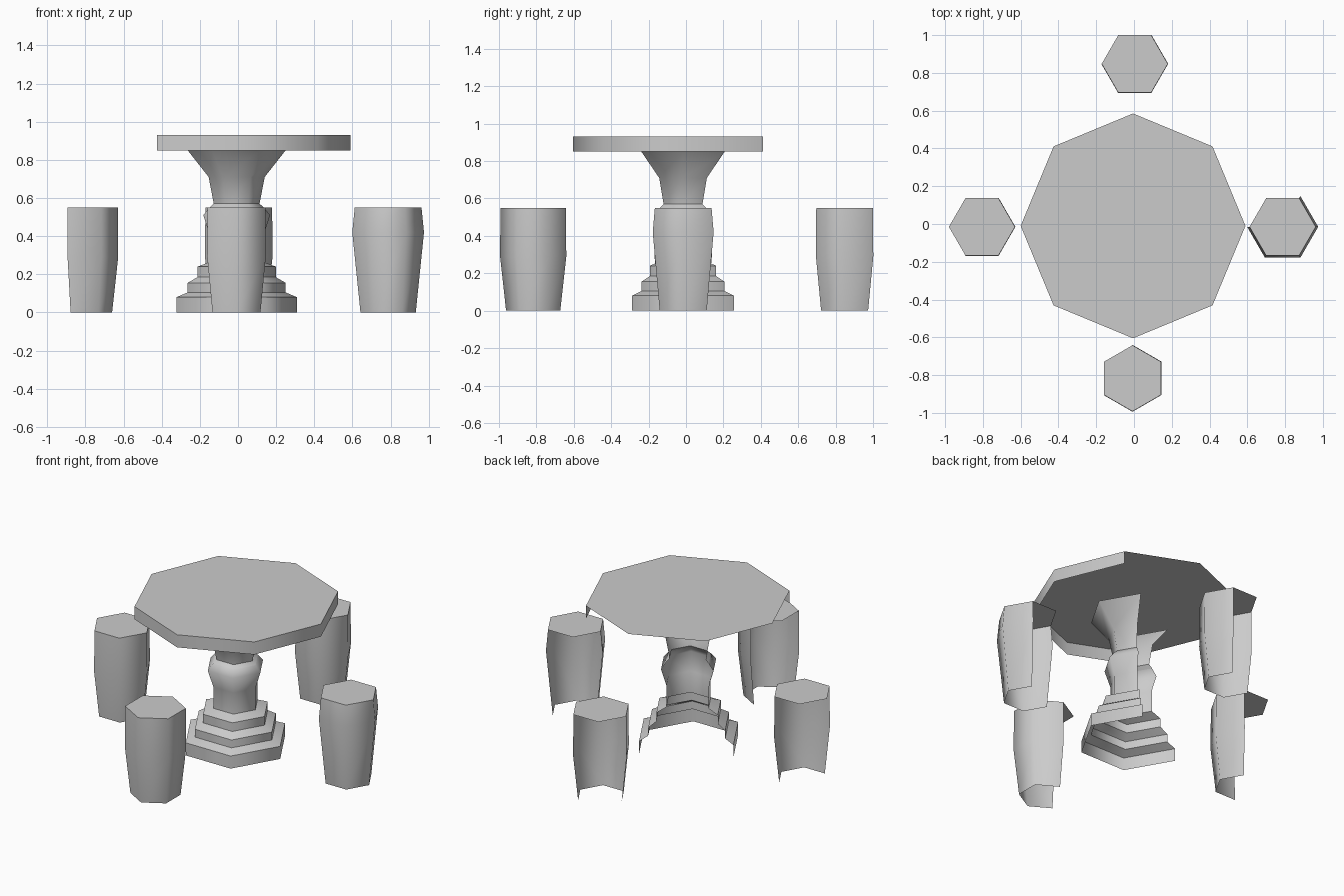
import bpy, bmesh
from math import cos, sin, radians

cube = bpy.data.objects.get("Cube")
if cube:
    bpy.data.objects.remove(cube, do_unlink=True)

stone = bpy.data.materials.new("grey_stone")
stone.use_nodes = True
GREY = (0.6, 0.6, 0.6, 1)
stone.diffuse_color = GREY
stone.node_tree.nodes["Principled BSDF"].inputs["Base Color"].default_value = GREY


def open_prism(name, centre, sides, start, walls, profile, cap=True, crease=()):
    """Sweep a (radius, z) profile round part of a polygon; cap the whole top.
    start = angle of the first wall corner, walls = number of wall panels,
    crease = profile rings that stay sharp."""
    bm = bmesh.new()

    def corner(i, r, z):
        a = radians(start + 360 * i / sides)
        return bm.verts.new((centre[0] + r * cos(a), centre[1] + r * sin(a), z))

    rings = [[corner(i, r, z) for i in range(walls + 1)] for r, z in profile]
    for low, high in zip(rings, rings[1:]):
        for i in range(walls):
            bm.faces.new((low[i], low[i + 1], high[i + 1], high[i])).smooth = True
    if cap:
        r, z = profile[-1]
        rest = [corner(i, r, z) for i in range(walls + 1, sides)]
        bm.faces.new(rings[-1] + rest)
    # Sharp rings: the rim below the cap and any requested steps
    sharp = list(crease) + ([len(rings) - 1] if cap else [])
    for k in sharp:
        for a, b in zip(rings[k], rings[k][1:]):
            edge = bm.edges.get((a, b))
            if edge:
                edge.smooth = False
    mesh = bpy.data.meshes.new(name)
    bm.to_mesh(mesh)
    bm.free()
    mesh.materials.append(stone)
    obj = bpy.data.objects.new(name, mesh)
    bpy.context.collection.objects.link(obj)
    return obj


# Octagonal slab
open_prism("table_top", (-0.005, -0.01), 8, 225, 4, [(0.595, 0.85), (0.595, 0.93)])

# Hexagonal pedestal: stepped foot, bulging column, collar and flared neck
MIDDLE = (-0.007, -0.016)
foot = [(0.315, 0), (0.315, 0.08), (0.257, 0.105), (0.257, 0.155),
        (0.205, 0.185), (0.205, 0.24), (0.14, 0.265)]
open_prism("pedestal_foot", MIDDLE, 6, 180, 4, foot, False, range(1, 6))
column = [(0.14, 0.265), (0.14, 0.40), (0.175, 0.51), (0.142, 0.55), (0.12, 0.57)]
open_prism("pedestal_column", MIDDLE, 6, 180, 4, column, False, [3])
neck = [(0.12, 0.57), (0.147, 0.71), (0.257, 0.85)]
open_prism("pedestal_neck", MIDDLE, 6, 180, 4, neck, False)

# Four barrel stools, each open on its hidden side
barrel = [(0.145, 0), (0.177, 0.29), (0.175, 0.55)]
wide_barrel = [(0.145, 0), (0.188, 0.42), (0.175, 0.55)]
stools = [
    ("front_stool", (-0.008, -0.817), 210, 4, barrel),
    ("back_stool", (0.004, 0.848), 180, 4, barrel),
    ("right_stool", (-0.805, -0.015), 240, 3, barrel),
    ("left_stool", (0.787, -0.015), 180, 4, wide_barrel),
]
for name, centre, start, walls, profile in stools:
    open_prism(name, centre, 6, start, walls, profile)
